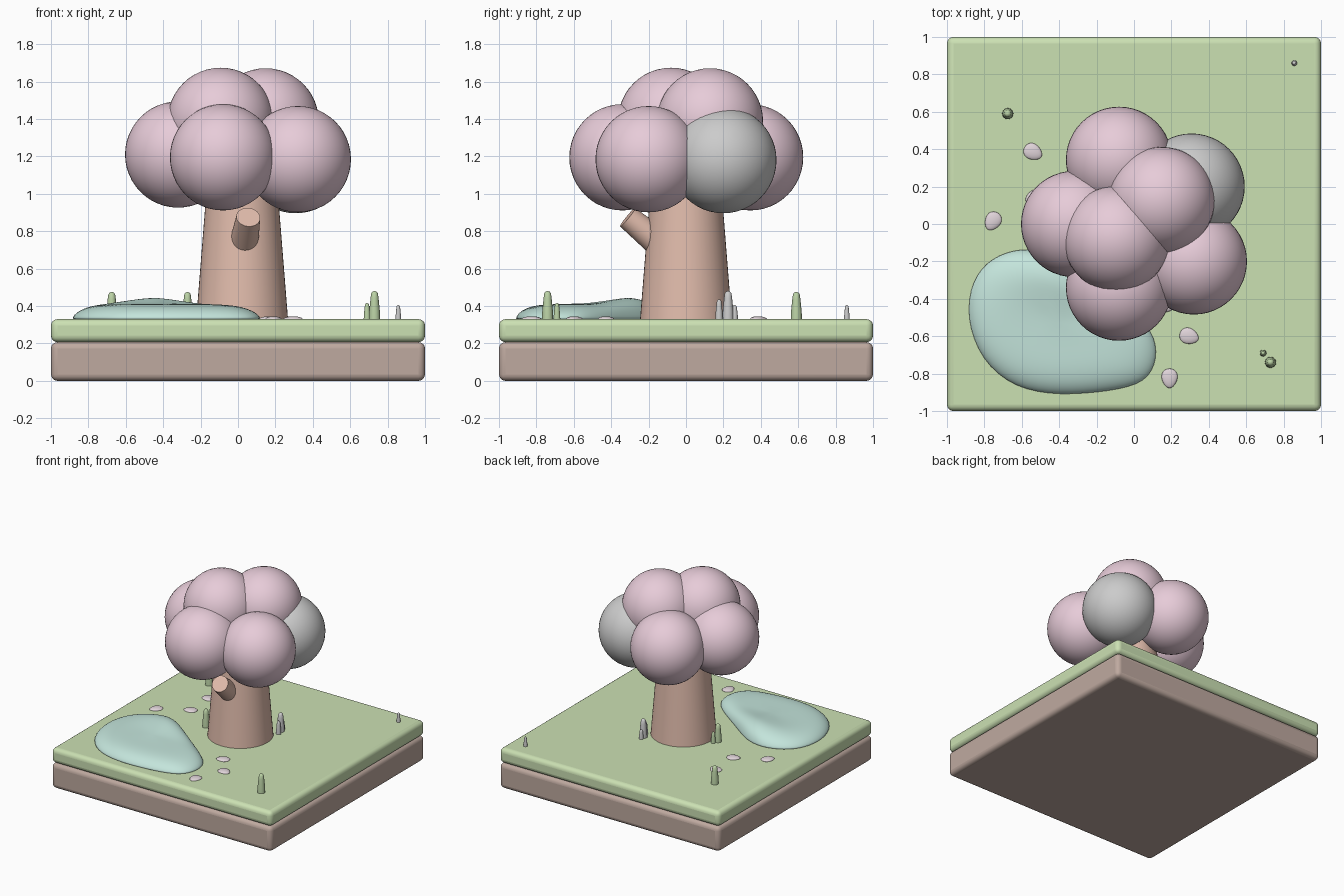
import bpy, bmesh, math
from mathutils import Vector

if "Cube" in bpy.data.objects:
    bpy.data.objects.remove(bpy.data.objects["Cube"])


def mat(name, rgb):
    m = bpy.data.materials.new(name)
    m.diffuse_color = (*rgb, 1)
    m.use_nodes = True
    m.node_tree.nodes["Principled BSDF"].inputs["Base Color"].default_value = m.diffuse_color
    return m


PINK = mat("blossom", (0.80, 0.60, 0.69))
BARK = mat("bark", (0.75, 0.50, 0.41))
SOIL = mat("soil", (0.52, 0.40, 0.35))
LAWN = mat("lawn", (0.60, 0.75, 0.45))
BLADE = mat("blade", (0.50, 0.65, 0.38))
WATER = mat("water", (0.55, 0.78, 0.71))
STONE = mat("stone", (0.75, 0.66, 0.70))


def finish(ob, name, material=None, angle=50):
    ob.name = name
    if material:
        ob.data.materials.append(material)
    for p in bpy.context.selected_objects:
        p.select_set(False)
    ob.select_set(True)
    bpy.context.view_layer.objects.active = ob
    bpy.ops.object.shade_smooth_by_angle(angle=math.radians(angle))
    return ob


def slab(name, z0, z1, bevel, material):
    bpy.ops.mesh.primitive_cube_add(size=1, location=(0, 0, (z0 + z1) / 2))
    ob = bpy.context.object
    ob.scale = (2, 2, z1 - z0)
    bpy.ops.object.transform_apply(location=False, rotation=False, scale=True)
    b = ob.modifiers.new("bevel", 'BEVEL')
    b.width, b.segments = bevel, 4
    finish(ob, name, material)


def limb(name, a, b, r1, r2, material):
    """Tapered cylinder from a to b."""
    a, b = Vector(a), Vector(b)
    bpy.ops.mesh.primitive_cone_add(vertices=48, radius1=r1, radius2=r2,
                                    depth=(b - a).length, location=(a + b) / 2)
    ob = bpy.context.object
    ob.rotation_euler = (b - a).to_track_quat('Z', 'Y').to_euler()
    finish(ob, name, material)


def lathe(name, profile, loc, material, n=16):
    """Revolve (radius, z) points; the last one is the tip."""
    bm = bmesh.new()
    rings = [[bm.verts.new((r * math.cos(2 * math.pi * i / n),
                            r * math.sin(2 * math.pi * i / n), z))
              for i in range(n)] for r, z in profile]
    for lo, hi in zip(rings, rings[1:]):
        for i in range(n):
            bm.faces.new((lo[i], lo[(i + 1) % n], hi[(i + 1) % n], hi[i]))
    bm.faces.new(rings[-1])
    bm.faces.new(rings[0][::-1])
    me = bpy.data.meshes.new(name)
    bm.to_mesh(me)
    bm.free()
    ob = bpy.data.objects.new(name, me)
    bpy.context.collection.objects.link(ob)
    ob.location = loc
    finish(ob, name, material)


# Ground slabs
slab("soil_slab", 0, 0.207, 0.035, SOIL)
slab("lawn_slab", 0.207, 0.33, 0.035, LAWN)

# Trunk and broken branch
limb("trunk", (0.022, 0, 0.31), (0.022, 0, 1.15), 0.247, 0.18, BARK)
limb("branch_stub", (0.03, -0.13, 0.725), (0.055, -0.312, 0.875), 0.078, 0.064, BARK)

# Canopy: ring of five plus two on top, one of them grey
puffs = [(-0.32, 0, 1.21, PINK), (-0.08, -0.34, 1.195, PINK), (0.32, -0.2, 1.185, PINK),
         (0.308, 0.2, 1.18, None), (-0.08, 0.343, 1.195, PINK),
         (-0.093, -0.08, 1.39, PINK), (0.148, 0.128, 1.387, PINK)]
for i, (x, y, z, m) in enumerate(puffs):
    bpy.ops.mesh.primitive_uv_sphere_add(segments=48, ring_count=24, radius=0.284,
                                         location=(x, y, z))
    finish(bpy.context.object, f"leaf_puff_{i}", m)

# Pond: domed outline with a raised back
outline = [(-0.9, -0.5), (-0.87, -0.3), (-0.77, -0.18), (-0.6, -0.12), (-0.43, -0.16),
           (-0.25, -0.3), (-0.05, -0.44), (0.11, -0.57), (0.13, -0.72), (0.07, -0.85),
           (-0.12, -0.895), (-0.4, -0.92), (-0.64, -0.88), (-0.82, -0.73)]
cx, cy = -0.42, -0.52
bm = bmesh.new()
rings = []
for s, z in [(1, 0.315), (1.005, 0.338), (0.95, 0.368), (0.82, 0.397), (0.6, 0.41), (0.3, 0.41)]:
    ring = []
    for px, py in outline:
        x, y = cx + (px - cx) * s, cy + (py - cy) * s
        bump = 0.045 * math.exp(-((x + 0.42) ** 2 / 0.05 + (y + 0.28) ** 2 / 0.02))
        ring.append(bm.verts.new((x, y, z + bump * (s < 0.99))))
    rings.append(ring)
n = len(outline)
for lo, hi in zip(rings, rings[1:]):
    for i in range(n):
        bm.faces.new((lo[i], lo[(i + 1) % n], hi[(i + 1) % n], hi[i]))
bm.faces.new(rings[-1])
bm.faces.new(rings[0][::-1])
bmesh.ops.recalc_face_normals(bm, faces=bm.faces)
me = bpy.data.meshes.new("pond")
bm.to_mesh(me)
bm.free()
pond = bpy.data.objects.new("pond", me)
bpy.context.collection.objects.link(pond)
pond.modifiers.new("smooth", 'SUBSURF').levels = 2
finish(pond, "pond", WATER, 80)

# Grass blades: x, y, top, base radius
blades = [(0.73, -0.74, 0.48, 0.03, BLADE), (0.69, -0.69, 0.415, 0.018, BLADE),
          (-0.675, 0.59, 0.475, 0.03, BLADE), (-0.27, -0.03, 0.475, 0.028, BLADE),
          (-0.255, 0.01, 0.42, 0.018, BLADE), (0.23, 0.225, 0.48, 0.03, None),
          (0.245, 0.177, 0.435, 0.02, None), (0.225, 0.26, 0.405, 0.018, None),
          (0.857, 0.86, 0.405, 0.015, None)]
for i, (x, y, top, r, m) in enumerate(blades):
    h = top - 0.325
    lathe(f"grass_blade_{i}", [(r, 0), (0.95 * r, 0.3 * h), (0.72 * r, 0.75 * h),
                               (0.6 * r, 0.92 * h), (0.35 * r, 0.985 * h), (0.05 * r, h)],
          (x, y, 0.325), m)

# Flat pebbles
for i, (x, y, a) in enumerate([(-0.54, 0.385, 150), (-0.755, 0.015, 60), (-0.53, 0.14, 20),
                               (0.295, -0.6, 160), (0.19, -0.825, 90), (0.165, -0.43, 20)]):
    bpy.ops.mesh.primitive_uv_sphere_add(segments=24, ring_count=12, radius=1,
                                         location=(x, y, 0.33))
    ob = bpy.context.object
    for v in ob.data.vertices:  # egg-shaped outline
        v.co.y *= 1 + 0.2 * v.co.x
    ob.scale = (0.052, 0.042, 0.015)
    ob.rotation_euler.z = math.radians(a)
    finish(ob, f"pebble_{i}", STONE)
